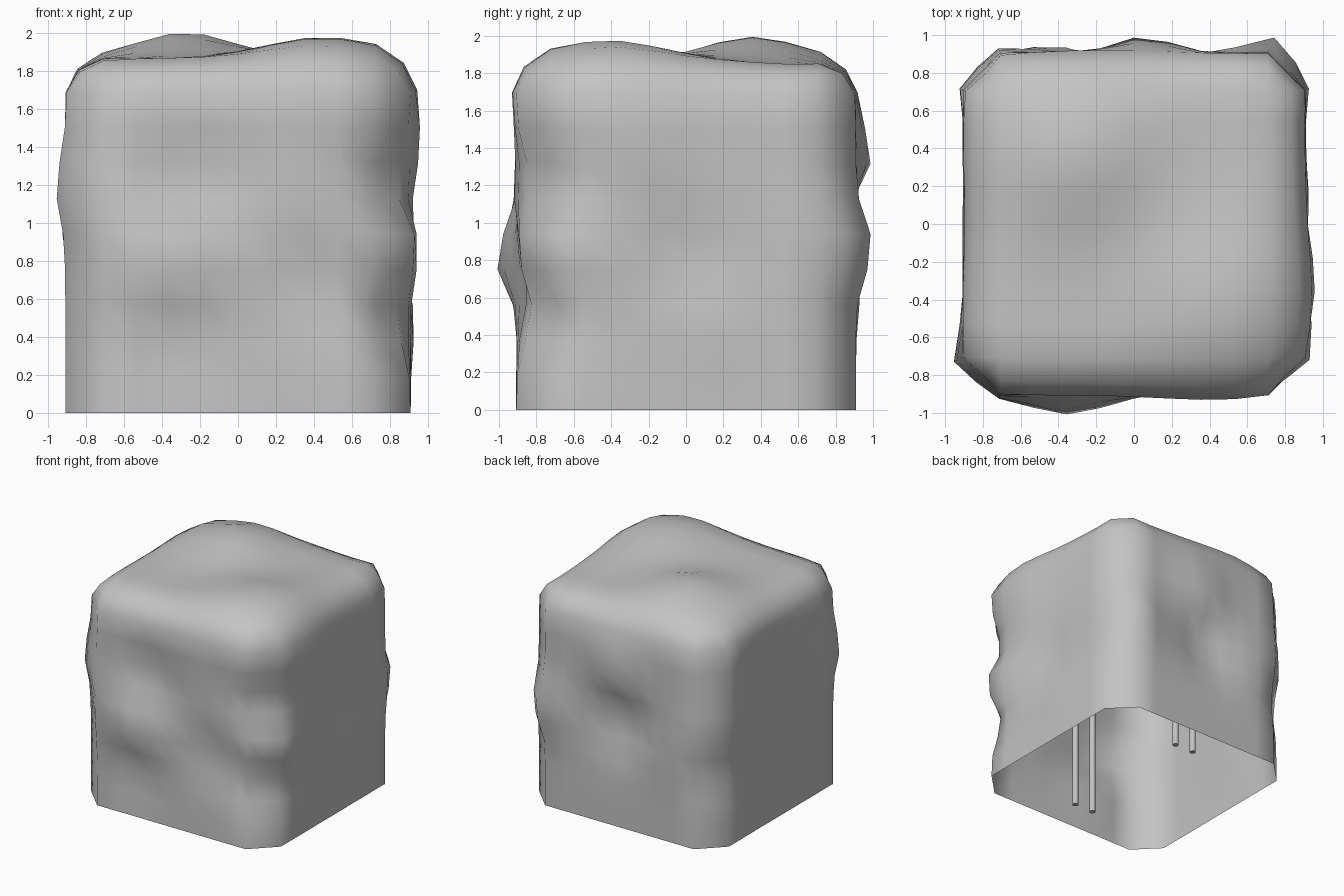
import bpy, bmesh, math
from mathutils import Vector

cube = bpy.data.objects.get("Cube")
if cube:
    bpy.data.objects.remove(cube, do_unlink=True)

HALF, FLAT = 0.908, 0.71          # half width, and half width between the corner cuts
HEIGHT, TOP_IN = 1.865, 1.69      # top, and where its rounding starts
CUTS = 9
LAST = 1 - 2 / (CUTS + 1)         # last grid line before the rim

grey = bpy.data.materials.new("plain_grey")
grey.use_nodes = True
colour = (0.55, 0.55, 0.55, 1)
grey.diffuse_color = colour
grey.node_tree.nodes["Principled BSDF"].inputs["Base Color"].default_value = colour

# Soft swellings and dents: x, y, z, radius, height
LUMPS = [
    # front
    (-.35, -.91, .80, .27, .11), (-.35, -.91, .42, .22, -.05), (-.22, -.91, 1.22, .24, -.08),
    (.4, -.91, .70, .22, -.07), (.45, -.91, 1.05, .2, .02),
    # front corners
    (.82, -.82, 1.2, .26, -.11), (.82, -.82, .53, .22, -.13), (.84, -.76, .86, .18, .06),
    (-.9, -.75, 1.18, .2, .055),
    # left and right sides
    (.91, -.52, .85, .22, .04), (.91, -.3, 1.4, .22, .045), (.91, .03, .8, .2, -.06),
    (.91, .1, .5, .22, .025), (-.91, .1, 1.4, .35, -.03), (-.91, .2, .6, .35, -.03),
    # back
    (.75, .9, .87, .2, .1), (.05, .91, 1.35, .2, .09), (-.03, .91, .88, .24, -.11),
    (-.4, .91, .75, .25, .04),
    # back right corner
    (-.82, .82, 1.0, .2, .035), (-.82, .82, .62, .18, -.05),
    # top
    (.45, -.42, 1.87, .42, .115), (-.28, .36, 1.87, .36, .135), (.6, .6, 1.87, .3, -.02),
    (-.78, .78, 1.82, .22, -.04), (.8, -.8, 1.82, .2, -.04), (-.8, -.8, 1.82, .2, -.02),
]


def finish(name, bm):
    mesh = bpy.data.meshes.new(name)
    bm.to_mesh(mesh)
    bm.free()
    mesh.materials.append(grey)
    obj = bpy.data.objects.new(name, mesh)
    bpy.context.collection.objects.link(obj)
    for poly in mesh.polygons:
        poly.use_smooth = True
    return obj


def chamfer(c):
    """Place a grid point, cutting the upright corners straight and rounding the top rim."""
    cx, cy = (max(-LAST, min(LAST, k)) for k in c.xy)
    up = min((c.z + 1) / (LAST + 1), 1)
    inner = Vector((cx * FLAT / LAST, cy * FLAT / LAST, up * TOP_IN))
    rim = HALF - FLAT
    d = Vector([math.copysign(rim, k) if abs(k) > 0.99 else 0 for k in c.xy] + [0])
    if d.x and d.y:
        d *= 0.5
    if c.z > 0.99:
        d.z = HEIGHT - TOP_IN
        if d.xy.length:
            d *= 0.66
    return inner + d


# Lumpy block, open underneath
bm = bmesh.new()
bmesh.ops.create_cube(bm, size=2)
bmesh.ops.subdivide_edges(bm, edges=bm.edges[:], cuts=CUTS, use_grid_fill=True)
base = [f for f in bm.faces if f.calc_center_median().z < -0.999]
bmesh.ops.delete(bm, geom=base, context='FACES')
for v in bm.verts:
    v.co = chamfer(v.co)
bm.normal_update()
for v in bm.verts:
    start, on_ground = v.co.copy(), v.co.z < 1e-4
    push = sum(h * math.exp(-((start - Vector((x, y, z))).length / r) ** 2)
               for x, y, z, r, h in LUMPS)
    v.co += v.normal * push
    if on_ground:
        v.co.z = 0
finish("lumpy_block", bm)

# Thin posts inside, in two pairs
for side_y, end in ((-1, "front"), (1, "back")):
    for side_x, side in ((-1, "right"), (1, "left")):
        bm = bmesh.new()
        bmesh.ops.create_cone(bm, cap_ends=True, segments=10, radius1=0.025,
                              radius2=0.025, depth=1.5)
        bmesh.ops.translate(bm, verts=bm.verts, vec=(side_x * 0.09, side_y * 0.63, 0.75))
        post = finish(f"{end}_{side}_post", bm)
        bpy.context.view_layer.objects.active = post
        post.select_set(True)
        bpy.ops.object.shade_smooth_by_angle(angle=math.radians(40))
        post.select_set(False)
